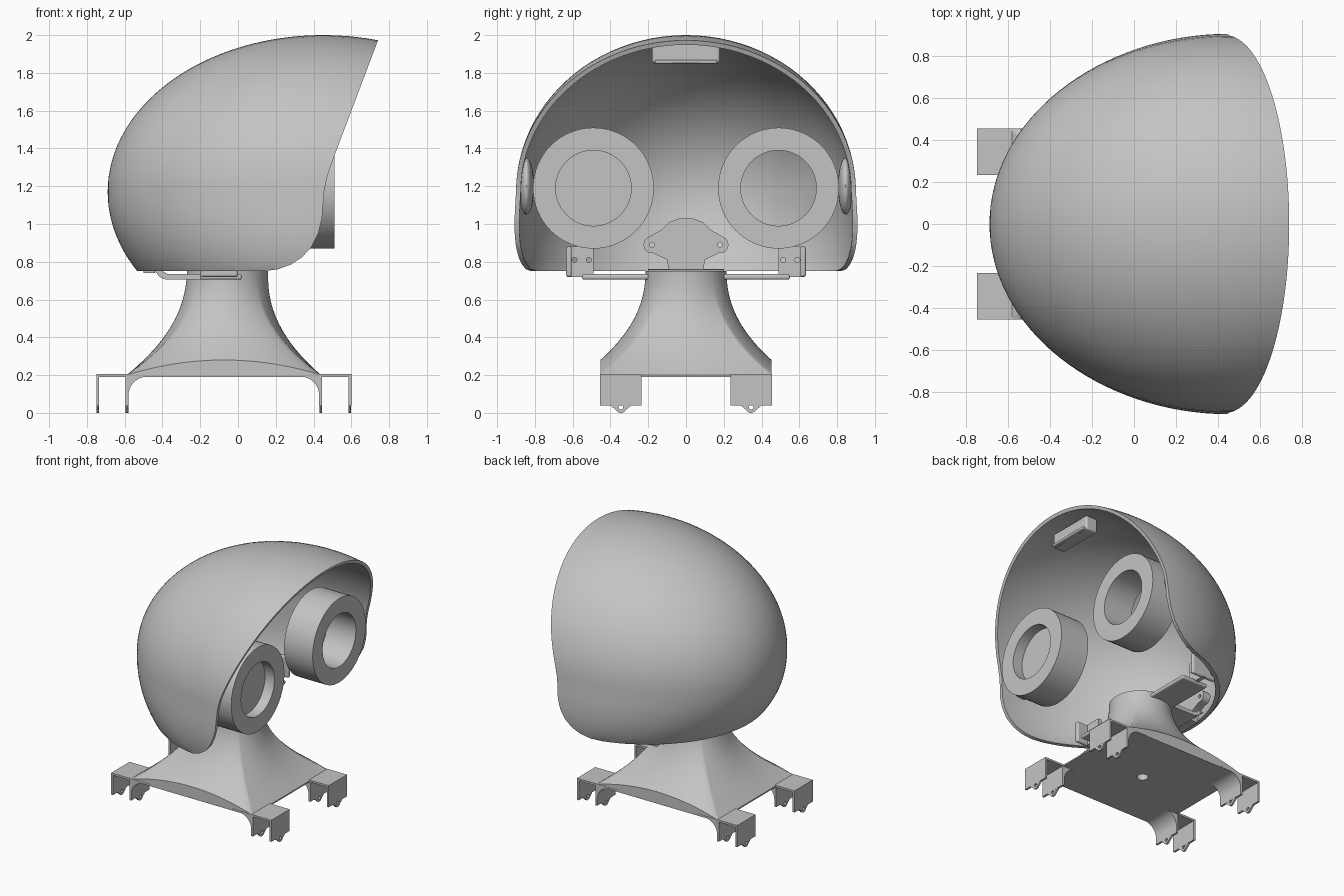
import bpy, bmesh, math
from mathutils import Matrix, Vector

cube = bpy.data.objects.get("Cube")
if cube:
    bpy.data.objects.remove(cube, do_unlink=True)

grey = bpy.data.materials.new("plain grey")
grey.use_nodes = True
grey.diffuse_color = (0.55, 0.55, 0.55, 1)
grey.node_tree.nodes["Principled BSDF"].inputs["Base Color"].default_value = (0.55, 0.55, 0.55, 1)

MID = -0.075  # centre of the stand along x


def make(name, bm):
    bmesh.ops.recalc_face_normals(bm, faces=bm.faces)
    me = bpy.data.meshes.new(name)
    bm.to_mesh(me)
    bm.free()
    me.materials.append(grey)
    ob = bpy.data.objects.new(name, me)
    bpy.context.collection.objects.link(ob)
    return ob


def activate(ob):
    bpy.ops.object.select_all(action='DESELECT')
    ob.select_set(True)
    bpy.context.view_layer.objects.active = ob


def smooth(ob, angle=35):
    activate(ob)
    bpy.ops.object.shade_smooth_by_angle(angle=math.radians(angle))


def cut(ob, cutter, operation):
    """Apply a boolean and drop the cutter."""
    mod = ob.modifiers.new("cut", 'BOOLEAN')
    mod.operation, mod.object, mod.solver = operation, cutter, 'EXACT'
    activate(ob)
    bpy.ops.object.modifier_apply(modifier=mod.name)
    bpy.data.objects.remove(cutter, do_unlink=True)


def prism(name, pts, axis, lo, hi):
    """Extrude a 2D outline along x or y; the outline is (y, z) or (x, z)."""
    bm = bmesh.new()

    def place(p, d):
        return (d, p[0], p[1]) if axis == 'x' else (p[0], d, p[1])
    face = bm.faces.new([bm.verts.new(place(p, lo)) for p in pts])
    ext = bmesh.ops.extrude_face_region(bm, geom=[face])
    verts = [v for v in ext["geom"] if isinstance(v, bmesh.types.BMVert)]
    bmesh.ops.translate(bm, verts=verts, vec=place((0, 0), hi - lo))
    return make(name, bm)


def box(name, lo, hi, bevel=0.0):
    ob = prism(name, [(lo[1], lo[2]), (hi[1], lo[2]), (hi[1], hi[2]), (lo[1], hi[2])], 'x', lo[0], hi[0])
    if bevel:
        mod = ob.modifiers.new("round", 'BEVEL')
        mod.width, mod.segments = bevel, 4
        smooth(ob)
    return ob


def cylinder(name, radius, depth, centre, axis):
    bm = bmesh.new()
    turn = Matrix.Rotation(math.pi / 2, 4, 'Y') if axis == 'x' else Matrix()
    bmesh.ops.create_cone(bm, cap_ends=True, segments=32, radius1=radius, radius2=radius,
                          depth=depth, matrix=Matrix.Translation(centre) @ turn)
    return make(name, bm)


def arc(cx, cz, r, a0, a1, n=8):
    return [(cx + r * math.cos(math.radians(a0 + (a1 - a0) * i / n)),
             cz + r * math.sin(math.radians(a0 + (a1 - a0) * i / n))) for i in range(n + 1)]


# Head shell: hollow ellipsoid, slightly wider low down, trimmed by a side outline
bm = bmesh.new()
bmesh.ops.create_uvsphere(bm, u_segments=96, v_segments=64, radius=1,
                          matrix=Matrix.Rotation(math.pi / 2, 4, 'Y'))
for v in bm.verts:
    low = min(max(0, -v.co.z * 0.83 / 0.42), 1)
    v.co = Vector((0.45 + 1.14 * v.co.x, 0.9 * v.co.y * (1 + 0.12 * low ** 1.5), 1.17 + 0.83 * v.co.z))
shell = make("head_shell", bm)
wall = shell.modifiers.new("wall", 'SOLIDIFY')
wall.thickness, wall.offset = 0.025, -1
activate(shell)
bpy.ops.object.modifier_apply(modifier=wall.name)
outline = [(-0.8, 0.75), (0.13, 0.75), (0.21, 0.76), (0.28, 0.785), (0.34, 0.825), (0.39, 0.88),
           (0.425, 0.95), (0.445, 1.03), (0.45, 1.1), (0.457, 1.18), (0.475, 1.26), (0.51, 1.36),
           (0.78, 2.075), (-0.8, 2.075)]
cut(shell, prism("trim", outline, 'y', -1.2, 1.2), 'INTERSECT')
smooth(shell)

# Eye rings: lathed tubes, one closed by a recessed lens
for side, word in ((-1, "right"), (1, "left")):
    bm = bmesh.new()
    ring = [(0.51, 0.2), (0.51, 0.32), (0.27, 0.32), (0.27, 0.2)]
    verts = [bm.verts.new((x, 0, r)) for x, r in ring]
    edges = [bm.edges.new((verts[i], verts[(i + 1) % 4])) for i in range(4)]
    bmesh.ops.spin(bm, geom=verts + edges, cent=(0, 0, 0), axis=(1, 0, 0),
                   angle=2 * math.pi, steps=64)
    bmesh.ops.remove_doubles(bm, verts=bm.verts, dist=0.0005)
    bmesh.ops.translate(bm, verts=bm.verts, vec=(0, side * 0.49, 1.19))
    smooth(make(word + "_eye_ring", bm))
    if side < 0:
        cylinder("right_eye_lens", 0.205, 0.02, (0.42, side * 0.49, 1.19), 'x')

# Neck: circle at the top flaring into a rectangular foot with arched sides
bm = bmesh.new()
HX, HY, TOP, N, LEVELS = 0.515, 0.453, 0.215, 96, 20
corner = math.atan2(HY, HX)
angles = sorted([2 * math.pi * i / N for i in range(N)] +
                [corner, math.pi - corner, math.pi + corner, 2 * math.pi - corner])
rings = []
for level in range(LEVELS + 2):
    g = max(0, 1 - level / LEVELS)
    row = []
    for a in angles:
        c, s = math.cos(a), math.sin(a)
        reach = min(HX / max(abs(c), 1e-6), HY / max(abs(s), 1e-6))
        on_side = abs(reach * s) > HY - 1e-4
        foot = 0.2 + (0.08 * (1 - (reach * c / HX) ** 2) if on_side else 0)
        r = TOP + (reach - TOP) * (1 - g) ** 2.2
        z = foot + (0.75 - foot) * g if level <= LEVELS else 0.19
        row.append(bm.verts.new((MID + 0.02 * g + r * c, r * s, z)))
    rings.append(row)
for a, b in zip(rings, rings[1:]):
    for i in range(len(a)):
        j = (i + 1) % len(a)
        bm.faces.new((a[i], a[j], b[j], b[i]))
bm.faces.new(rings[0])
bm.faces.new(rings[-1])
neck = make("neck", bm)
cut(neck, cylinder("bore", 0.04, 1.2, (MID, 0, 0.4), 'z'), 'DIFFERENCE')
smooth(neck)

# Corner clips: channel section with a filleted inner wall, plus drilled lugs
section = ([(0.675, 0.205), (0.675, 0.04), (0.66, 0.04), (0.66, 0.19), (0.52, 0.19), (0.52, 0.04),
            (0.505, 0.04)] + arc(0.405, 0.092, 0.1, 0, 90) + [(0.34, 0.192), (0.34, 0.205)])
for sx in (-1, 1):
    for sy in (-1, 1):
        tag = ("left_" if sx > 0 else "right_") + ("back_" if sy > 0 else "front_")
        smooth(prism(tag + "clip", [(MID + sx * x, z) for x, z in section], 'y', sy * 0.235, sy * 0.455))
        for word, x in (("outer", 0.6675), ("inner", 0.5125)):
            cx, cy = MID + sx * x, sy * 0.345
            pts = [(cy + 0.055, 0.045), (cy - 0.055, 0.045), (cy - 0.05, 0.035)] + arc(cy, 0.03, 0.03, 210, 330) \
                + [(cy + 0.05, 0.035)]
            lug = prism(tag + word + "_lug", pts, 'x', cx - 0.007, cx + 0.007)
            cut(lug, cylinder("drill", 0.012, 0.1, (cx, cy, 0.03), 'x'), 'DIFFERENCE')

# Cross bar under the shell, with a lip that runs to the back mount
box("cross_bar", (-0.2, -0.55, 0.705), (0.02, 0.55, 0.735), 0.012)
lip = [(-0.46, 0.76)] + arc(-0.37, 0.775, 0.07, 190, 270) + [(-0.1, 0.705), (-0.1, 0.735), (-0.37, 0.735), (-0.42, 0.76)]
smooth(prism("back_lip", lip, 'y', -0.2, 0.2))

# Side brackets, hinge bosses inside the shell
for side, word in ((-1, "right"), (1, "left")):
    y0, y1 = sorted((side * 0.49, side * 0.63))
    plate = box(word + "_bracket_plate", (-0.12, y0, 0.72), (-0.09, y1, 0.88))
    for y in (0.515, 0.59):
        cut(plate, cylinder("drill", 0.013, 0.2, (-0.1, side * y, 0.81), 'x'), 'DIFFERENCE')
    box(word + "_bracket_rib", (-0.2, side * 0.62 - 0.015, 0.72), (0.0, side * 0.62 + 0.015, 0.88), 0.012)
    bm = bmesh.new()
    bmesh.ops.create_uvsphere(bm, u_segments=32, v_segments=16, radius=1,
                              matrix=Matrix.Translation((0.3, side * 0.845, 1.2)) @ Matrix.Diagonal((0.13, 0.04, 0.15, 1)))
    smooth(make(word + "_hinge_boss", bm))

# Back mount: round-topped plate with two drilled ears
half = [(0.09, 0.74), (0.1, 0.81)] + arc(0.18, 0.89, 0.045, -100, 60) + [(0.13, 0.97), (0.09, 1.01), (0.04, 1.028)]
mount = prism("back_mount", half + [(-y, z) for y, z in reversed(half)], 'x', -0.5, -0.44)
for side in (-1, 1):
    cut(mount, cylinder("drill", 0.014, 0.3, (-0.47, side * 0.18, 0.89), 'x'), 'DIFFERENCE')
smooth(mount)

# Slotted catch under the brow
catch = box("brow_catch", (0.48, -0.18, 1.85), (0.58, 0.18, 1.96), 0.015)
box("brow_catch_bar", (0.57, -0.165, 1.85), (0.6, 0.165, 1.868), 0.006)
